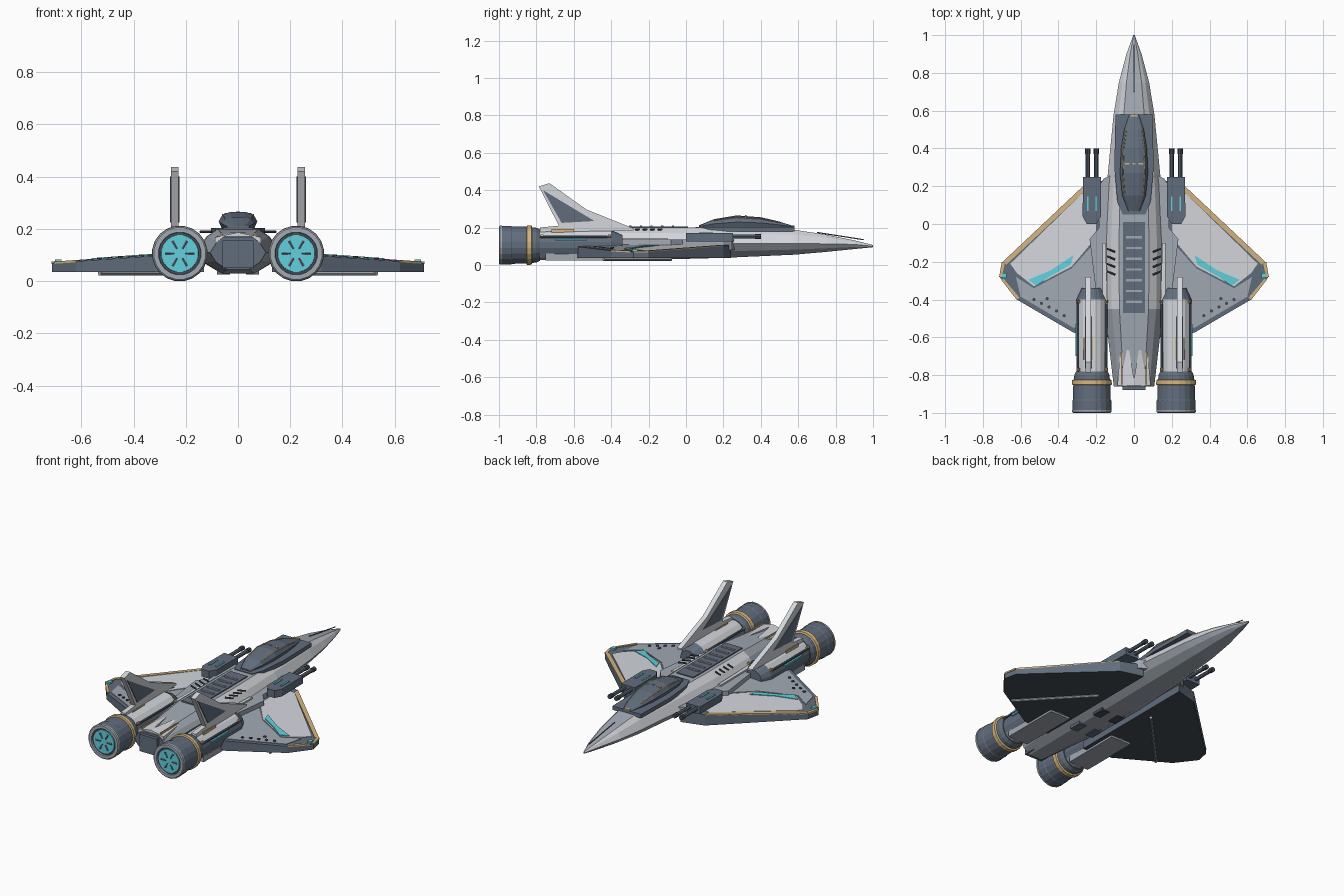
import bpy, bmesh, math
from mathutils import Vector

cube = bpy.data.objects.get("Cube")
if cube:
    bpy.data.objects.remove(cube)


def material(name, rgb):
    m = bpy.data.materials.new(name)
    m.use_nodes = True
    m.diffuse_color = (*rgb, 1)
    m.node_tree.nodes["Principled BSDF"].inputs["Base Color"].default_value = (*rgb, 1)
    return m


LIGHT = material("light_grey", (0.66, 0.68, 0.72))
MID = material("mid_grey", (0.36, 0.40, 0.45))
DARK = material("slate_blue", (0.12, 0.155, 0.205))
COAL = material("charcoal", (0.06, 0.073, 0.092))
GOLD = material("gold", (0.66, 0.46, 0.22))
CYAN = material("cyan_glow", (0.12, 0.64, 0.73))


def build(name, verts, faces, mats, rule=None):
    """Mesh from vertices and faces; rule(centre, normal) picks the material slot."""
    me = bpy.data.meshes.new(name)
    me.from_pydata(verts, [], faces)
    bm = bmesh.new()
    bm.from_mesh(me)
    bmesh.ops.recalc_face_normals(bm, faces=bm.faces)
    for f in bm.faces:
        f.material_index = rule(f.calc_center_median(), f.normal) if rule else 0
    bm.to_mesh(me)
    bm.free()
    for m in mats if isinstance(mats, list) else [mats]:
        me.materials.append(m)
    bpy.context.collection.objects.link(bpy.data.objects.new(name, me))


def loft(name, rings, mats, rule=None):
    n = len(rings[0])
    faces = [(i * n + k, i * n + (k + 1) % n, (i + 1) * n + (k + 1) % n, (i + 1) * n + k)
             for i in range(len(rings) - 1) for k in range(n)]
    faces += [tuple(range(n)), tuple(range((len(rings) - 1) * n, len(rings) * n))]
    build(name, [v for r in rings for v in r], faces, mats, rule)


def slab(name, outline, lo, hi, mats, rule=None, s=1):
    """Plan outline raised between two heights, which may be functions of x."""
    height = lambda h, x: h(x) if callable(h) else h
    loft(name, [[(s * x, y, height(h, x)) for x, y in outline] for h in (lo, hi)], mats, rule)


def box(name, x, y, z, mat, s=1):
    slab(name, [(x[0], y[0]), (x[1], y[0]), (x[1], y[1]), (x[0], y[1])], z[0], z[1], mat, s=s)


def lathe(name, profile, cx, cz, mats, sides=20, rule=None):
    """Rings of (y, radius) around an axis along y."""
    turn = [math.tau * (k + 0.5) / sides for k in range(sides)]
    loft(name, [[(cx + r * math.cos(a), y, cz + r * math.sin(a)) for a in turn]
                for y, r in profile], mats, rule)


def rod(name, a, b, r, mat, sides=8, r_end=None):
    a, b = Vector(a), Vector(b)
    q = (b - a).to_track_quat("Z", "Y")
    turn = [math.tau * k / sides for k in range(sides)]
    loft(name, [[p + q @ Vector((w * math.cos(t), w * math.sin(t), 0)) for t in turn]
                for p, w in ((a, r), (b, r_end or r))], mat)


def mirrored(half):
    return half + [(-p[0], *p[1:]) for p in reversed(half)]


# Fuselage: y, half width, middle, top and bottom heights
hull = [(1.0, .004, .10, .107, .095), (.9, .04, .11, .132, .085), (.75, .08, .113, .162, .07),
        (.58, .108, .115, .188, .055), (.2, .145, .115, .2, .038), (-.1, .16, .115, .2, .03),
        (-.45, .155, .115, .2, .03), (-.86, .107, .11, .17, .045)]


def hull_ring(y, w, m, t, b):
    return mirrored([(.4 * w, y, b), (.8 * w, y, m - .55 * (m - b)), (w, y, m),
                     (.76 * w, y, m + .65 * (t - m)), (.5 * w, y, t)])


def hull_rule(c, n):
    if n.y < -.9:
        return 2
    return 1 if n.z > .1 and c.y > -.45 and abs(c.x) > .005 else 0


loft("fuselage", [hull_ring(*h) for h in hull], [MID, LIGHT, DARK], hull_rule)
box("tail_block", (-.06, .06), (-.88, -.8), (.05, .155), DARK)
rod("nose_probe", (0, .7, .174), (0, .95, .135), .003, DARK)

# Cockpit collar, canopy and gold frame
slab("cockpit_collar", mirrored([(.098, .58), (.104, .3), (.088, .12), (.06, .05)]), .18, .204, DARK)


def canopy_ring(y, w, t):
    return mirrored([(.8 * w, y, .195), (w, y, .2 + .45 * (t - .2)), (.8 * w, y, .2 + .85 * (t - .2)), (.4 * w, y, t)])


shell = [(.58, .025, .206), (.5, .052, .232), (.4, .068, .255), (.27, .074, .265), (.15, .062, .245), (.07, .032, .212)]
loft("canopy", [canopy_ring(*c) for c in shell], DARK)
for s in (1, -1):
    for (y0, w0, t0), (y1, w1, t1) in zip(shell[1:-2], shell[2:-1]):
        rod("canopy_frame", (s * .8 * w0, y0, .2 + .85 * (t0 - .2)), (s * .8 * w1, y1, .2 + .85 * (t1 - .2)), .003, GOLD, 6)
    box("canopy_crossbar", (.025, .052), (.316, .323), (.25, .262), GOLD, s)
box("canopy_crossbar_middle", (-.008, .008), (.316, .323), (.255, .266), GOLD)
box("canopy_nose_trim", (-.02, .02), (.568, .58), (.2, .212), GOLD)

# Spine with ribs, and belly hatches
box("spine", (-.058, .058), (-.47, .01), (.165, .206), DARK)
for i in range(7):
    y = -.07 - i * .057
    box("spine_rib", (-.042, .042), (y - .006, y + .006), (.205, .212), MID)


def wing_top(x):
    return .1 - .07 * (x - .28)


def above(d):
    return lambda x: wing_top(x) + d


wing = [(.13, .24), (.27, .2), (.695, -.2), (.712, -.28), (.62, -.4), (.32, -.575), (.13, -.6)]
light_panel = [(.275, .16), (.655, -.21), (.62, -.26), (.53, -.33), (.33, -.225), (.2, -.07), (.2, .16)]
rear_panel = [(.2, -.09), (.33, -.235), (.53, -.34), (.625, -.28), (.6, -.385), (.32, -.55), (.17, -.52)]
stripe = [(.32, -.165), (.335, -.215), (.45, -.28), (.515, -.328), (.56, -.295), (.44, -.245)]
strake = [(.12, .26), (.16, .24), (.185, .2), (.185, -.02), (.235, -.08), (.19, -.45), (.12, -.47)]
pod = [(.175, .25), (.27, .25), (.272, .04), (.25, 0), (.2, 0), (.175, .04)]
fin = [(-.28, .185), (-.28, .195), (-.53, .295), (-.73, .437), (-.787, .42), (-.68, .21), (-.78, .2), (-.78, .175)]
inset = [(-.49, .235), (-.765, .4), (-.665, .225)]
CX, CZ = .223, .106

for s in (1, -1):
    # Wing with panels and trim
    slab("wing", wing, .036, wing_top, [DARK, COAL], lambda c, n: int(n.z < -.5), s)
    slab("wing_light_panel", light_panel, above(-.005), above(.004), LIGHT, s=s)
    slab("wing_rear_panel", rear_panel, above(-.005), above(.003), MID, s=s)
    slab("wing_glow_stripe", stripe, above(-.001), above(.008), CYAN, s=s)
    slab("leading_edge_trim", [(.27, .2), (.695, -.2), (.675, -.215), (.27, .165)], above(-.004), above(.005), GOLD, s=s)
    slab("tip_trim", [(.7, -.2), (.714, -.28), (.7, -.28), (.684, -.21)], above(-.004), above(.005), GOLD, s=s)
    slab("rear_tip_trim", [(.702, -.297), (.62, -.402), (.607, -.39), (.69, -.29)], above(-.004), above(.005), GOLD, s=s)
    box("wing_tip_lamp", (.675, .7), (-.285, -.26), (.07, .083), CYAN, s)
    for x, y in ((.37, -.485), (.41, -.46), (.45, -.44), (.49, -.42), (.53, -.4), (.46, -.395)):
        rod("wing_stud", (s * x, y, .08), (s * x, y, wing_top(x) + .008), .009, COAL)
    rod("wing_under_rod", (s * .19, -.08, .03), (s * .53, -.44, .03), .009, MID)
    slab("wing_root_strake", strake, .08, .135, MID, s=s)
    slab("strake_edge", [(.15, -.1), (.168, -.1), (.165, -.45), (.14, -.45)], .13, .145, LIGHT, s=s)

    # Belly hatches, shoulder vents and tail accents
    for y, mat in ((-.22, COAL), (-.42, DARK)):
        box("belly_hatch", (.03, .08), (y - .04, y + .04), (.025, .06), mat, s)
    for i in range(4):
        y = -.13 - i * .04
        rod("shoulder_vent", (s * .1, y - .018, .19), (s * .145, y, .19), .005, COAL)
    slab("tail_accent", [(0, -.82), (.025, -.67), (.072, -.66), (.088, -.855), (0, -.855)], .14,
         lambda x: .187 - .5 * max(0, x - .05), LIGHT, s=s)
    box("tail_gold_line", (.062, .068), (-.85, -.68), (.17, .186), GOLD, s)

    # Gun pod with twin barrels
    slab("gun_pod", pod, .125, .17, DARK, s=s)
    for x in (.2, .245):
        box("gun_glow_strip", (x - .005, x + .005), (.07, .145), (.167, .174), CYAN, s)
        rod("gun_barrel", (s * x, .2, .152), (s * x, .39, .152), .011, DARK)
        rod("gun_muzzle", (s * x, .37, .152), (s * x, .4, .152), .014, COAL)

    # Engine body, nozzle and rings
    lathe("engine_body", [(-.34, .055), (-.4, .083), (-.62, .083), (-.79, .08)], s * CX, CZ, [DARK, LIGHT, MID], 16,
          lambda c, n: 1 if n.z > .6 and c.y < -.38 and abs(n.y) < .5 else 2 if n.z < -.5 else 0)
    lathe("engine_nozzle", [(-.78, .085), (-.8, .094), (-.86, .1), (-.93, .101), (-.935, .104), (-.985, .104)],
          s * CX, CZ, DARK)
    lathe("nozzle_rim", [(-.982, .1), (-.984, .1055), (-.995, .1055), (-1.0, .1), (-1.0, .082), (-.985, .08)],
          s * CX, CZ, MID)
    lathe("nozzle_dark_ring", [(-.98, .083), (-.99, .083)], s * CX, CZ, COAL)
    lathe("engine_glow", [(-.985, .073), (-.994, .071)], s * CX, CZ, CYAN)
    for i in range(6):
        a = math.tau * i / 6
        d = Vector((math.cos(a), 0, math.sin(a)))
        c = Vector((s * CX, -.993, CZ))
        rod("nozzle_vane", c + d * .02, c + d * .056, .005, DARK, 6, .0065)
    lathe("gold_ring", [(-.822, .096), (-.826, .106), (-.85, .107), (-.855, .096)], s * CX, CZ, GOLD)

    # Engine side details
    box("engine_glow_slit", (.3, .31), (-.7, -.53), (.13, .14), CYAN, s)
    box("engine_belly_plate", (.155, .29), (-.75, -.38), (.024, .07), MID, s)
    for dx in (-.076, .076):
        x = s * CX + dx
        rod("engine_pipe", (x, -.78, CZ + .045), (x, -.42, CZ + .045), .006, DARK)
        for y in (-.41, -.77):
            rod("engine_gold_clip", (x * .985, y - .008, CZ + .05), (x * .985, y + .008, CZ + .05), .008, GOLD)
    for x in (.216, .262):
        box("engine_gold_line", (x, x + .006), (-.72, -.6), (.165, .191), GOLD, s)

    # Tail fin: light frame with dark inset panels
    loft("tail_fin", [[(s * x, y, z) for y, z in fin] for x in (.227, .257)], LIGHT)
    loft("fin_panel", [[(s * x, y, z) for y, z in inset] for x in (.2235, .2605)], DARK)
